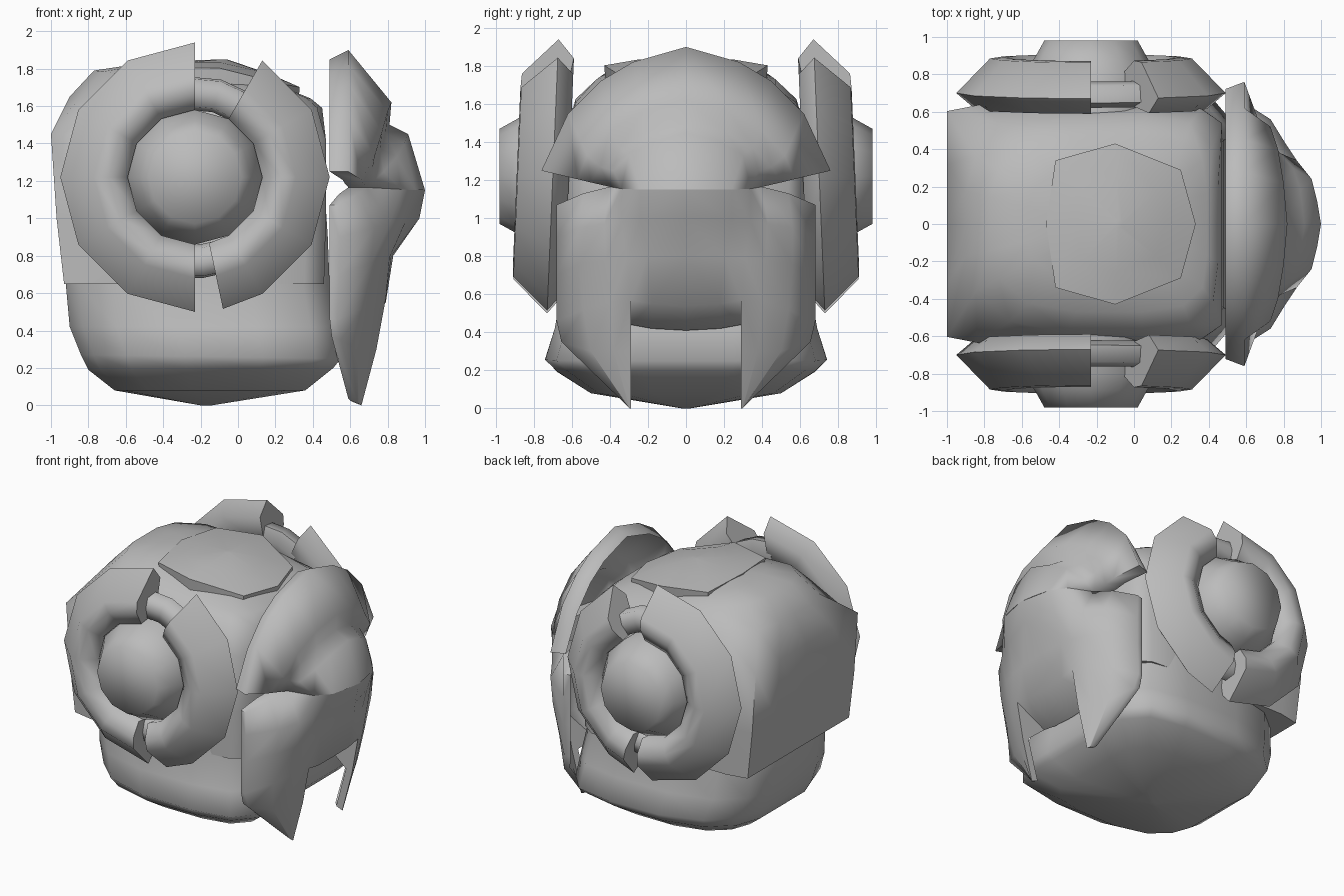
import bpy, bmesh, math
from mathutils import Vector

if "Cube" in bpy.data.objects:
    bpy.data.objects.remove(bpy.data.objects["Cube"])

GREY = bpy.data.materials.new("plain grey")
GREY.diffuse_color = (0.5, 0.5, 0.5, 1)
GREY.use_nodes = True
GREY.node_tree.nodes["Principled BSDF"].inputs["Base Color"].default_value = GREY.diffuse_color


def finish(name, bm, angle=50):
    bmesh.ops.remove_doubles(bm, verts=bm.verts, dist=0.0005)
    bmesh.ops.recalc_face_normals(bm, faces=bm.faces)
    me = bpy.data.meshes.new(name)
    bm.to_mesh(me)
    bm.free()
    me.materials.append(GREY)
    ob = bpy.data.objects.new(name, me)
    bpy.context.collection.objects.link(ob)
    bpy.ops.object.select_all(action='DESELECT')
    ob.select_set(True)
    bpy.context.view_layer.objects.active = ob
    bpy.ops.object.shade_smooth_by_angle(angle=math.radians(angle))
    return ob


def loft(name, loops, angle=50):
    """Skin a stack of closed loops, capping both ends."""
    bm = bmesh.new()
    vs = [[bm.verts.new(p) for p in lp] for lp in loops]
    n = len(vs[0])
    for a, b in zip(vs, vs[1:]):
        for i in range(n):
            j = (i + 1) % n
            bm.faces.new((a[i], a[j], b[j], b[i]))
    bm.faces.new(vs[0])
    bm.faces.new(vs[-1])
    return finish(name, bm, angle)


def plan_loop(half, x0, x1, hy, z0, z1):
    """Plan outline scaled to x0..x1 and +-hy, height running z0 (back) to z1."""
    pts = half + [(u, -v) for u, v in reversed(half) if v > 0]
    return [(x0 + (x1 - x0) * (u + 1) / 2, v * hy, z0 + (z1 - z0) * (u + 1) / 2)
            for u, v in pts]


# Body shell: squarish plan below, rounder crown sloping down to the face
shell = [(-1, 0), (-1, .5), (-1, .95), (-.78, 1), (-.2, 1), (.5, 1), (.85, .97), (1, .85), (1, .4), (1, 0)]
crown = [(-1, 0), (-1, .3), (-.92, .62), (-.65, .9), (-.2, 1), (.4, 1), (.78, .93), (.96, .72), (1, .35), (1, 0)]
loft("body_shell", [plan_loop(*r) for r in [
    (shell, -.72, .40, .50, .65, .65), (shell, -.93, .46, .63, .65, .65),
    (shell, -.97, .47, .635, 1.0, 1.0), (shell, -1.0, .47, .635, 1.45, 1.42),
    (crown, -.90, .45, .58, 1.65, 1.59), (crown, -.77, .39, .47, 1.79, 1.64),
    (crown, -.57, .22, .30, 1.82, 1.71), (crown, -.2, -.1, .02, 1.83, 1.78)]], angle=75)

# Rounded lower jaw, running up inside the shell
jaw = [(-1, 0), (-1, .38), (-.9, .66), (-.65, .88), (-.2, 1), (.4, 1), (.8, .92), (1, .7), (1, .35), (1, 0)]
loft("lower_jaw", [plan_loop(jaw, *r) for r in [
    (-.20, -.14, .02, 0, 0), (-.66, .36, .50, .08, .08), (-.80, .51, .68, .19, .2),
    (-.84, .55, .74, .27, .25), (-.90, .53, .69, .42, .42), (-.92, .49, .65, .64, .64),
    (-.88, .48, .64, .9, .9), (-.8, .46, .62, 1.2, 1.2)]], angle=75)

# Raised octagonal cap on top
cap = [(-.47, 0), (-.42, .34), (-.1, .43), (.25, .29), (.33, 0), (.25, -.29), (-.1, -.43), (-.42, -.34)]
def cap_loop(s, dz):
    out = []
    for x, y in cap:
        x, y = -.08 + (x + .08) * s, y * s
        out.append((x, y, 1.85 + dz - .40 * max(0, x + .02) - .25 * y * y - .08 * x * x))
    return out
loft("top_cap", [cap_loop(.96, -.2), cap_loop(1, 0), cap_loop(.6, 0), cap_loop(.05, 0)])

# Ear pieces: split ring, narrow links and a hub on both sides
CX, CZ = -.23, 1.22
def ear_point(r, y, deg, side):
    a = math.radians(deg)
    return (CX + r * math.cos(a), side * (y - .042 * r * math.sin(a)), CZ + r * math.sin(a))

ring = [(.72, .70), (.54, .885), (.46, .89), (.36, .83), (.38, .66), (.62, .615)]
link = [(.54, .67), (.53, .76), (.46, .78), (.38, .76), (.36, .67), (.45, .64)]
hub = [(.36, .5), (.36, .80), (.30, .89), (.25, .98)]
for side, tag in ((-1, "front"), (1, "rear")):
    for name, sec, angles in (
            ("back_ring", ring, range(90, 271, 30)),
            ("face_ring", ring, (-78, -60, -30, 0, 30, 60)),
            ("upper_link", link, (55, 75, 95)),
            ("lower_link", link, (265, 275, 290))):
        loft(f"{tag}_{name}", [[ear_point(r, y, d, side) for r, y in sec] for d in angles], angle=72)
    loft(f"{tag}_hub", [[(CX + r * math.cos(k * math.pi / 6), side * y, CZ + r * math.sin(k * math.pi / 6))
                         for k in range(12)] for r, y in hub], angle=72)


def mask_part(name, rows, rim, angle):
    """Mirrored grid of rows with its border pulled back into a rim."""
    bm = bmesh.new()
    for s in (1, -1):
        vs = [[bm.verts.new((x, s * y, z)) for x, y, z in row] for row in rows]
        for a, b in zip(vs, vs[1:]):
            a = a[len(a) - len(b):]
            for i in range(len(b) - 1):
                bm.faces.new((a[i], a[i + 1], b[i + 1], b[i]))
    bmesh.ops.remove_doubles(bm, verts=bm.verts, dist=.0005)
    bmesh.ops.dissolve_degenerate(bm, edges=bm.edges, dist=.0005)
    border = [e for e in bm.edges if e.is_boundary]
    new = bmesh.ops.extrude_edge_only(bm, edges=border)["geom"]
    for v in new:
        if isinstance(v, bmesh.types.BMVert):
            v.co = Vector(rim(*v.co))
    return finish(name, bm, angle)


# Mask forehead: arched band, stepped brow, nose bridge
bridge = [(1.0, 0, 1.15), (.98, .12, 1.15), (.95, .24, 1.15), (.87, .34, 1.155), (.69, .4, 1.165)]
forehead = [
    [(.59, 0, 1.9), (.59, .28, 1.82), (.59, .45, 1.72), (.59, .62, 1.55), (.59, .76, 1.25)],
    [(.82, 0, 1.62), (.80, .22, 1.57), (.77, .40, 1.46), (.73, .52, 1.33), (.66, .57, 1.205)],
    [(.81, 0, 1.5), (.79, .2, 1.46), (.76, .35, 1.37), (.72, .45, 1.27), (.67, .5, 1.188)],
    [(.91, 0, 1.45), (.89, .18, 1.4), (.85, .30, 1.33), (.78, .38, 1.25), (.69, .4, 1.165)],
    bridge]
mask_part("mask_forehead", forehead,
          lambda x, y, z: (.49, y * .95, z - .05 * (z > 1.5)) if z > 1.21 else (x - .1, y, z), 88)

# Mask cheeks: snout, mouth edge and two downward fangs
cheeks = [
    [bridge[0]] + bridge[2:] + [(.64, .54, 1.13), (.54, .68, 1.07)],
    [(.97, 0, 1.0), (.90, .24, .99), (.86, .34, .98), (.81, .43, .97), (.73, .56, .95), (.54, .68, .9)],
    [(.83, 0, .8), (.82, .2, .8), (.81, .31, .79), (.78, .42, .78), (.71, .56, .76), (.54, .68, .7)],
    [(.78, 0, .54), (.79, .18, .55), (.79, .29, .57), (.75, .40, .56), (.67, .54, .52), (.53, .68, .46)],
    [(.74, .29, .3), (.70, .38, .3), (.64, .50, .3), (.55, .655, .35)],
    [(.66, .29, .0), (.66, .295, .0), (.65, .30, .005), (.64, .31, .015)]]

def cheek_rim(x, y, z):
    if abs(y) < .3 and .4 < z < .7:      # mouth roof slopes back and down
        return (.55, y, z - .13)
    if z < .4:                           # thin fangs
        return (x - .05, y, z + .02)
    if abs(y) > .6:                      # outer edge meets the body
        return (.49, y * .98, z)
    return (x - .1, y, z)

mask_part("mask_cheeks", cheeks, cheek_rim, 65)
